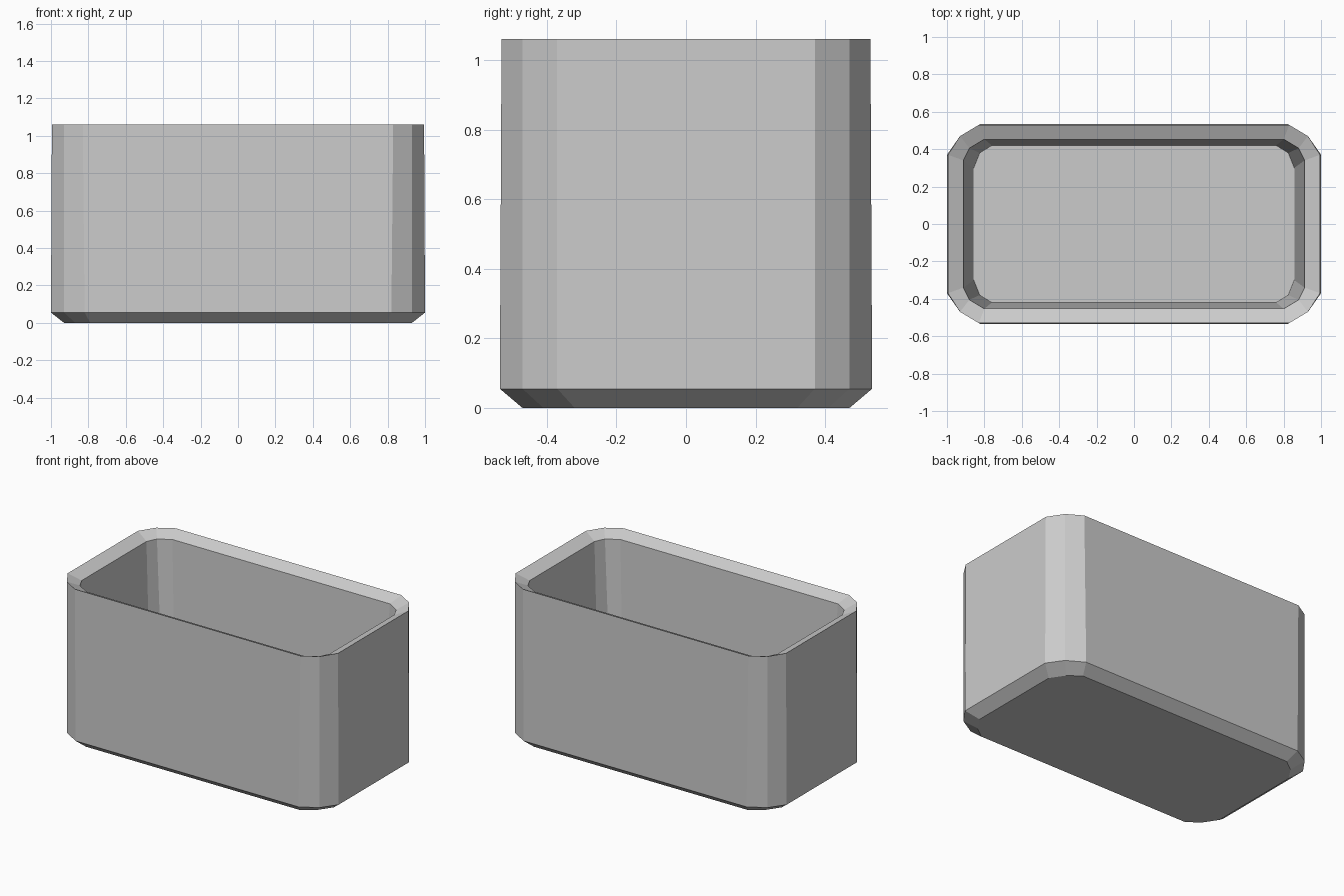
import bpy
import bmesh

default = bpy.data.objects.get("Cube")
if default:
    bpy.data.objects.remove(default, do_unlink=True)

# One plain grey material
grey = bpy.data.materials.new("light_grey")
grey.use_nodes = True
colour = (0.6, 0.6, 0.6, 1.0)
grey.diffuse_color = colour
grey.node_tree.nodes["Principled BSDF"].inputs["Base Color"].default_value = colour


def corner_ring(bm, z, corner):
    """Ring of vertices made by mirroring one three-point corner around."""
    back = corner[::-1]
    loop = (corner[::-1]
            + [(-x, y) for x, y in back[::-1]]
            + [(-x, -y) for x, y in back]
            + [(x, -y) for x, y in corner])
    return [bm.verts.new((x, y, z)) for x, y in loop]


# Levels from the underside, up the outer wall, over the rim, down to the floor
levels = [
    (0.0, [(0.79, 0.47), (0.87, 0.41), (0.93, 0.32)]),
    (0.055, [(0.82, 0.535), (0.93, 0.47), (1.0, 0.37)]),
    (1.06, [(0.83, 0.53), (0.93, 0.47), (0.995, 0.37)]),
    (1.023, [(0.80, 0.453), (0.88, 0.405), (0.912, 0.34)]),
    (0.08, [(0.76, 0.42), (0.825, 0.38), (0.857, 0.30)]),
]

bm = bmesh.new()
rings = [corner_ring(bm, z, corner) for z, corner in levels]
for low, high in zip(rings, rings[1:]):
    for i in range(len(low)):
        j = (i + 1) % len(low)
        bm.faces.new((low[i], low[j], high[j], high[i]))
bm.faces.new(rings[0])     # underside
bm.faces.new(rings[-1])    # inside floor
bmesh.ops.recalc_face_normals(bm, faces=bm.faces)

mesh = bpy.data.meshes.new("open_box")
bm.to_mesh(mesh)
bm.free()
mesh.materials.append(grey)
box = bpy.data.objects.new("open_box", mesh)
bpy.context.collection.objects.link(box)
